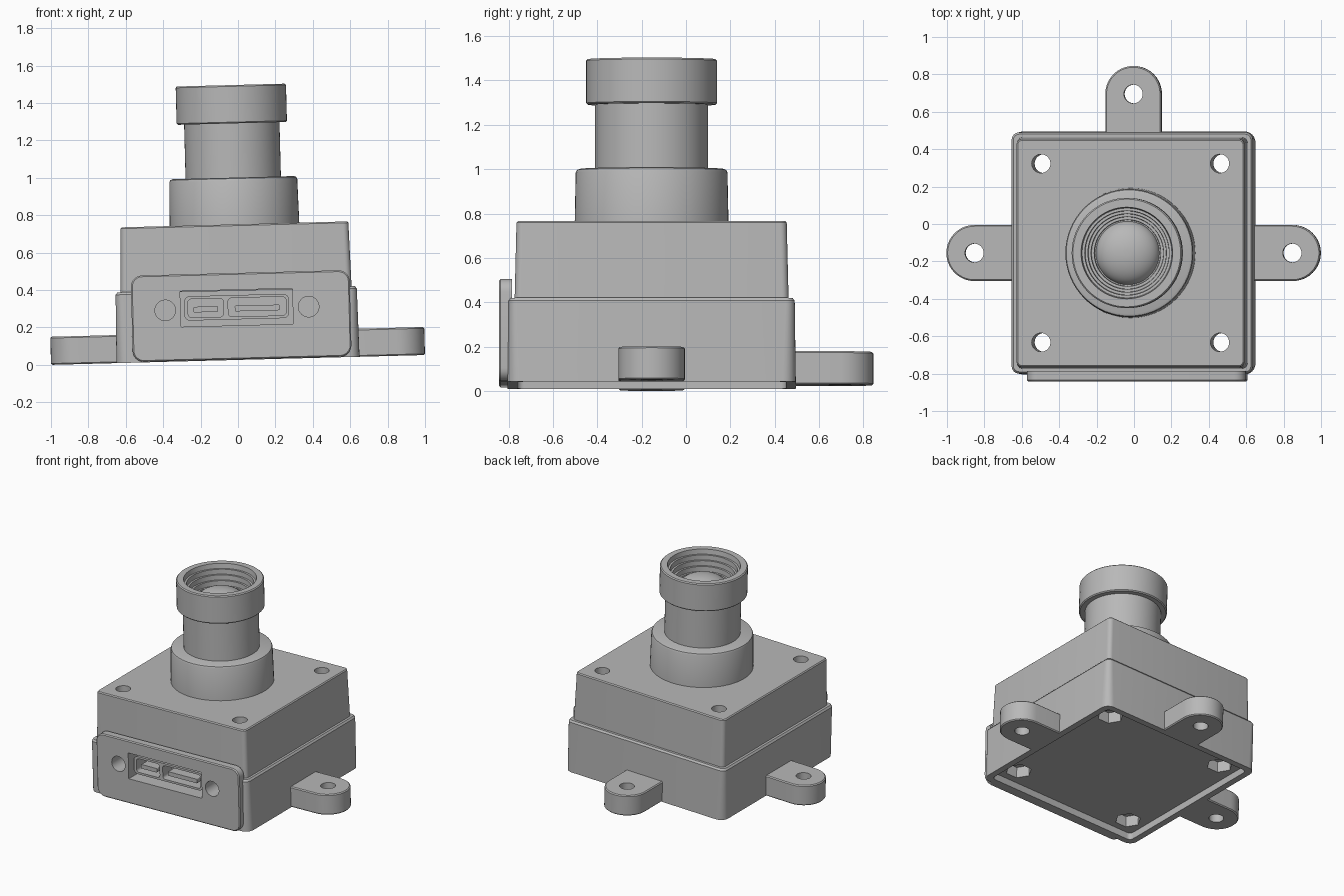
import bpy, bmesh
from math import cos, sin, pi, radians
from mathutils import Matrix

old = bpy.data.objects.get("Cube")
if old:
    bpy.data.objects.remove(old, do_unlink=True)

GREY = bpy.data.materials.new("plain grey")
GREY.use_nodes = True
GREY.diffuse_color = (0.48, 0.48, 0.48, 1)
GREY.node_tree.nodes["Principled BSDF"].inputs["Base Color"].default_value = (0.48, 0.48, 0.48, 1)

# Body frame: centred on the lens axis, slightly tilted about y
TILT = radians(1.5)
BODY = Matrix.Translation((0, -0.155, sin(TILT))) @ Matrix.Rotation(-TILT, 4, 'Y')
FRONT = Matrix.Rotation(pi / 2, 4, 'X')      # profile in x-z, height towards the front
parts = []


def circle(r, n=64, x=0, y=0):
    return [(x + r * cos(2 * pi * i / n), y + r * sin(2 * pi * i / n)) for i in range(n)]


def rounded(w, d, r, x=0, y=0, steps=6):
    """Rounded rectangle outline."""
    pts = []
    for q, (sx, sy) in enumerate([(1, 1), (-1, 1), (-1, -1), (1, -1)]):
        for i in range(steps + 1):
            a = (q + i / steps) * pi / 2
            pts.append((x + sx * (w / 2 - r) + r * cos(a), y + sy * (d / 2 - r) + r * sin(a)))
    return pts


def tongue(r, start=0.62, centre=0.85, n=20):
    """Mounting ear outline with a round end."""
    arc = [(centre + r * cos(a), r * sin(a)) for a in [pi * (i / n - 0.5) for i in range(n + 1)]]
    return [(start, -r)] + arc + [(start, r)]


def loft(name, sections, matrix=Matrix()):
    """Skin a stack of (outline, height) sections and cap both ends."""
    bm = bmesh.new()
    rings = [[bm.verts.new((x, y, h)) for x, y in loop] for loop, h in sections]
    n = len(rings[0])
    for a, b in zip(rings, rings[1:]):
        for i in range(n):
            j = (i + 1) % n
            bm.faces.new((a[i], a[j], b[j], b[i]))
    bm.faces.new(rings[0][::-1])
    bm.faces.new(rings[-1])
    bmesh.ops.recalc_face_normals(bm, faces=bm.faces)
    bm.transform(matrix)
    mesh = bpy.data.meshes.new(name)
    bm.to_mesh(mesh)
    bm.free()
    mesh.materials.append(GREY)
    obj = bpy.data.objects.new(name, mesh)
    bpy.context.scene.collection.objects.link(obj)
    parts.append(obj)
    return obj


def cut(obj, loop, low, high, matrix=Matrix()):
    """Cut a straight hole with the given outline."""
    cutter = loft("cutter", [(loop, low), (loop, high)], matrix)
    parts.remove(cutter)
    cutter.hide_render = True
    mod = obj.modifiers.new("hole", 'BOOLEAN')
    mod.operation = 'DIFFERENCE'
    mod.solver = 'EXACT'
    mod.object = cutter
    bpy.context.view_layer.objects.active = obj
    bpy.ops.object.modifier_apply(modifier=mod.name)
    bpy.data.objects.remove(cutter, do_unlink=True)


def lathe(name, profile):
    return loft(name, [(circle(r), z) for r, z in profile])


def square(size, r):
    return rounded(size, size, r)


# Housing halves
lower = loft("lower_housing", [(square(1.30, 0.06), 0), (square(1.29, 0.04), 0.365),
                               (square(1.27, 0.03), 0.378)])
upper = loft("upper_housing", [(square(1.235, 0.03), 0.37), (square(1.218, 0.03), 0.718),
                               (square(1.204, 0.023), 0.725)])

# Recessed underside, screw holes and nut pockets
cut(lower, square(1.21, 0.03), -0.1, 0.05)
for sx in (-1, 1):
    for sy in (-1, 1):
        x, y = sx * 0.478, sy * 0.478
        for half in (lower, upper):
            cut(half, circle(0.05, 32, x, y), -0.2, 1)
        cut(lower, circle(0.088, 6, x, y), -0.1, 0.13)

# Mounting ears
for name, turn in (("left_ear", 0), ("back_ear", 90), ("right_ear", 180)):
    ear = loft(name, [(tongue(0.143), 0), (tongue(0.15), 0.007),
                      (tongue(0.15), 0.143), (tongue(0.143), 0.15)],
               Matrix.Rotation(radians(turn), 4, 'Z'))
    hole = Matrix.Rotation(radians(turn), 4, 'Z')
    cut(ear, circle(0.05, 32, 0.85, 0), -0.1, 0.3, hole)

# Connector plate with slot and two screw holes
plate = loft("connector_plate", [(rounded(1.17, 0.462, 0.06, 0.023, 0.234), 0.63),
                                 (rounded(1.17, 0.462, 0.06, 0.023, 0.234), 0.68),
                                 (rounded(1.156, 0.448, 0.053, 0.023, 0.234), 0.687)], FRONT)
slot = rounded(0.6, 0.19, 0.003, 0, 0.28)
for target in (plate, lower):
    cut(target, slot, 0.52, 0.8, FRONT)
    for x in (-0.382, 0.385):
        cut(target, circle(0.055, 32, x, 0.275), 0.55, 0.8, FRONT)

# Connector socket: shell with two bays and contact tongues
shell = loft("socket_shell", [(rounded(0.56, 0.13, 0.03, 0, 0.282), 0.51),
                              (rounded(0.56, 0.13, 0.03, 0, 0.282), 0.65)], FRONT)
cut(shell, rounded(0.19, 0.10, 0.02, -0.165, 0.282), 0.54, 0.8, FRONT)
cut(shell, rounded(0.31, 0.10, 0.02, 0.11, 0.282), 0.54, 0.8, FRONT)
for name, w, x in (("small_contact_tongue", 0.13, -0.165), ("large_contact_tongue", 0.24, 0.11)):
    bar = rounded(w, 0.03, 0.005, x, 0.275)
    loft(name, [(bar, 0.53), (bar, 0.64)], FRONT)

# Lens mount, stepped barrel and glass
lathe("lens_mount", [(0.347, 0.715), (0.342, 0.958), (0.337, 0.97), (0.325, 0.975)])
steps = [(0.245, 1.47)]
for i in range(4):
    r, z = 0.24 - 0.016 * i, 1.435 - 0.035 * i
    steps += [(r, z), (r - 0.014, z)]
lathe("lens_barrel", [(0.255, 0.96), (0.255, 1.265), (0.288, 1.265), (0.295, 1.272),
                      (0.295, 1.463), (0.288, 1.47)] + steps + [(0.176, 1.30)])
lathe("lens_glass", [(0.17 * cos(a), 1.295 + 0.10 * sin(a))
                     for a in [radians(6 * i) for i in range(15)]])

# Shading and final placement
for obj in parts:
    obj.matrix_world = BODY
    bpy.ops.object.select_all(action='DESELECT')
    obj.select_set(True)
    bpy.context.view_layer.objects.active = obj
    bpy.ops.object.shade_smooth_by_angle(angle=radians(30))
